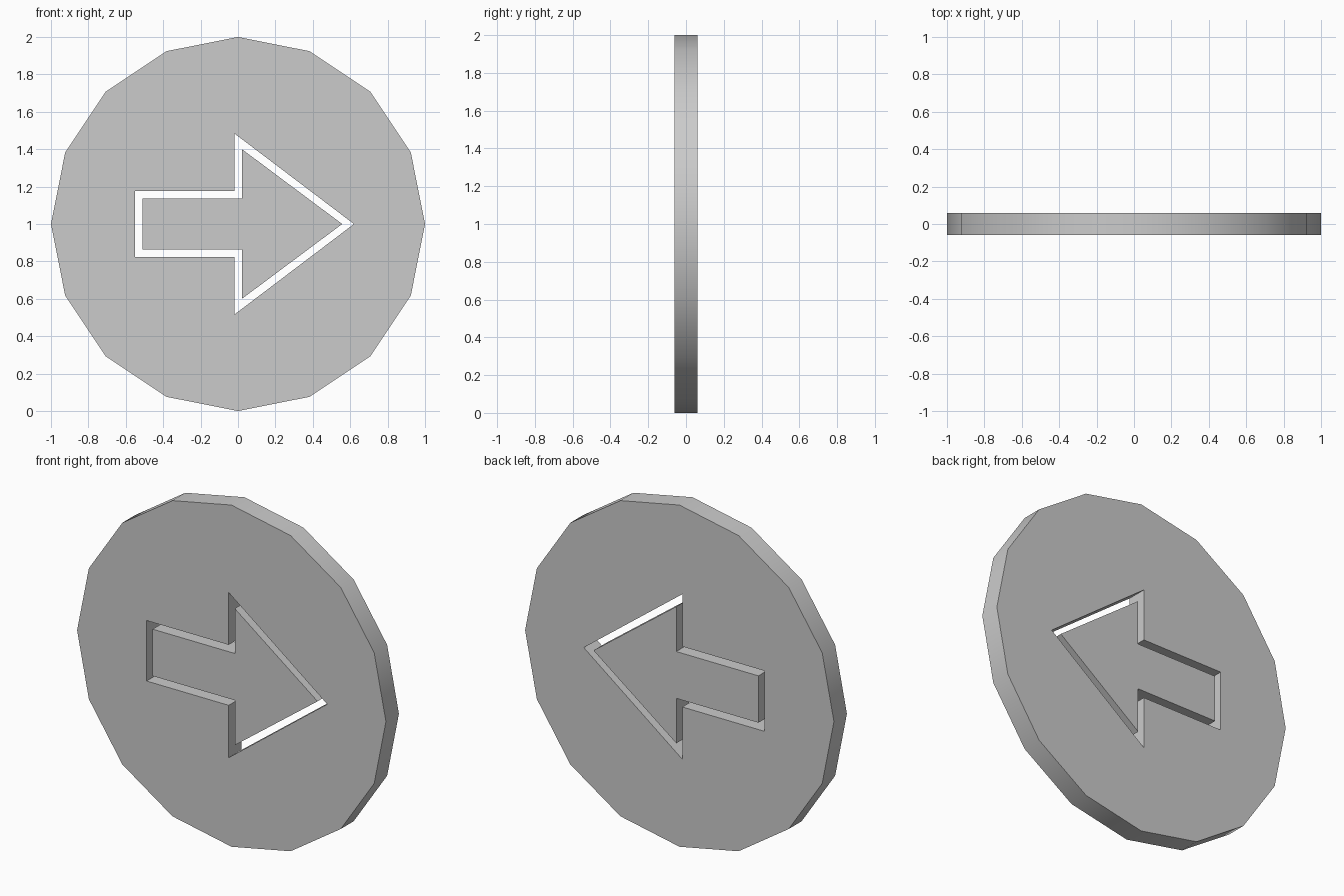
import bpy, bmesh, math
from mathutils import Vector

if "Cube" in bpy.data.objects:
    bpy.data.objects.remove(bpy.data.objects["Cube"])

HALF = 0.06  # half thickness


def arrow(tail, neck, tip, shaft, head):
    """Closed arrow outline pointing to +x, centred on z = 1."""
    lower = [(tail, -shaft), (neck, -shaft), (neck, -head), (tip, 0)]
    upper = [(x, -z) for x, z in reversed(lower[:3])]
    return [(x, 1 + z) for x, z in lower + upper]


def plate(name, *loops):
    """Fill the outline loops (later ones are holes) and extrude along y."""
    bm = bmesh.new()
    for loop in loops:
        vs = [bm.verts.new((x, -HALF, z)) for x, z in loop]
        for i, v in enumerate(vs):
            bm.edges.new((v, vs[(i + 1) % len(vs)]))
    bmesh.ops.triangle_fill(bm, edges=bm.edges[:], use_beauty=True,
                            use_dissolve=False, normal=(0, -1, 0))
    ext = bmesh.ops.extrude_face_region(bm, geom=bm.faces[:],
                                        use_keep_orig=True)
    bmesh.ops.translate(bm, vec=Vector((0, 2 * HALF, 0)),
                        verts=[g for g in ext["geom"]
                               if isinstance(g, bmesh.types.BMVert)])
    bmesh.ops.recalc_face_normals(bm, faces=bm.faces[:])
    me = bpy.data.meshes.new(name)
    bm.to_mesh(me)
    bm.free()
    ob = bpy.data.objects.new(name, me)
    bpy.context.collection.objects.link(ob)
    bpy.ops.object.select_all(action='DESELECT')
    ob.select_set(True)
    bpy.context.view_layer.objects.active = ob
    bpy.ops.object.shade_smooth_by_angle(angle=math.radians(30))
    return ob


# Sixteen-sided disc with an arrow-shaped opening
rim = [(math.cos(i * math.tau / 16), 1 + math.sin(i * math.tau / 16))
       for i in range(16)]
plate("disc", rim, arrow(-0.55, -0.018, 0.62, 0.177, 0.483))

# Smaller loose arrow sitting in the opening
plate("arrow", arrow(-0.511, 0.021, 0.557, 0.137, 0.4))
